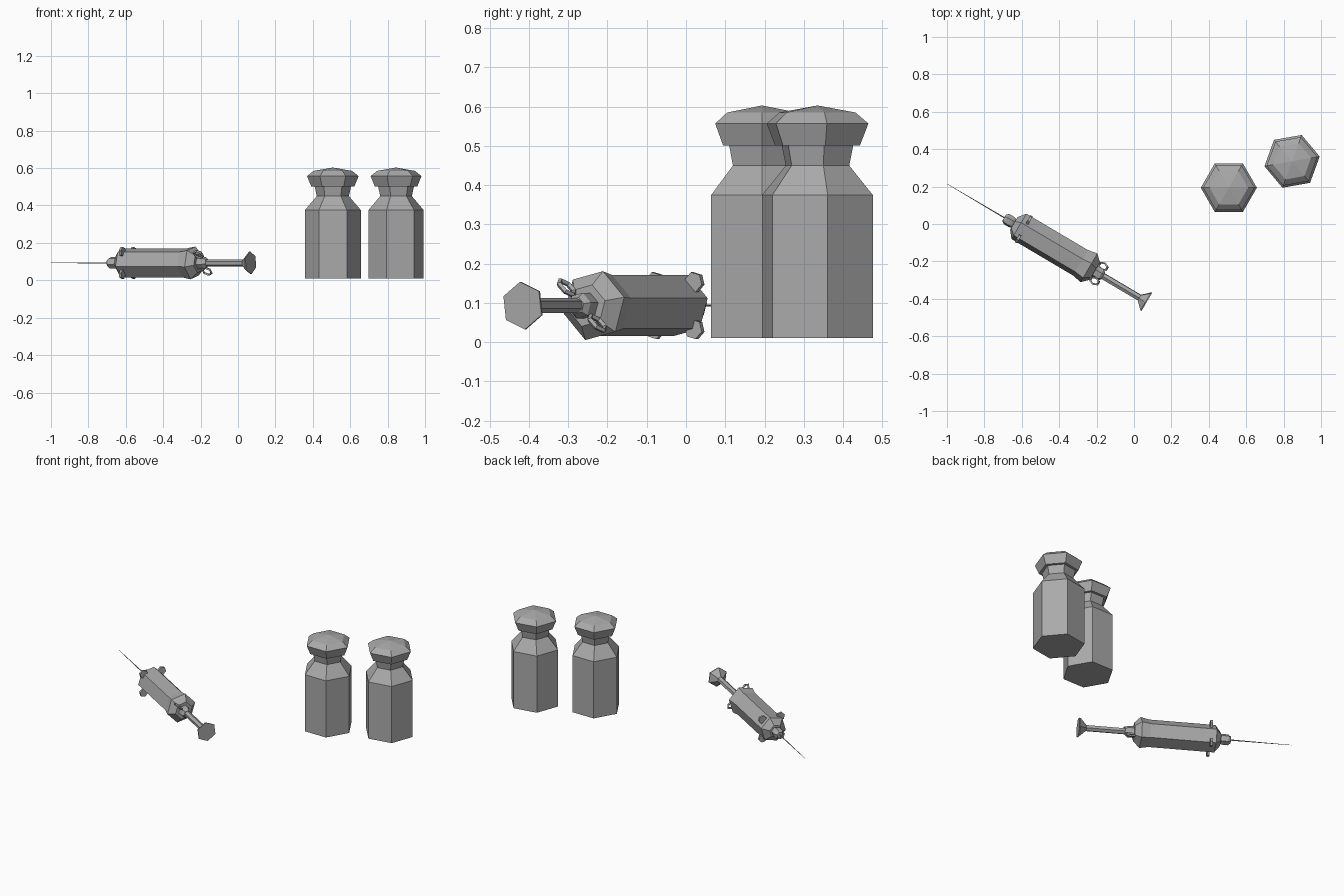
import bpy, bmesh
from math import cos, sin, pi, radians
from mathutils import Matrix, Vector

cube = bpy.data.objects.get("Cube")
if cube:
    bpy.data.objects.remove(cube)

grey = bpy.data.materials.new("plain_grey")
grey.use_nodes = True
colour = (0.4, 0.4, 0.4, 1)
grey.diffuse_color = colour
grey.node_tree.nodes["Principled BSDF"].inputs["Base Color"].default_value = colour


def finish(name, bm, frame):
    """Turn a bmesh into a flat-shaded grey object placed by frame."""
    bmesh.ops.recalc_face_normals(bm, faces=bm.faces)
    mesh = bpy.data.meshes.new(name)
    bm.to_mesh(mesh)
    bm.free()
    mesh.materials.append(grey)
    obj = bpy.data.objects.new(name, mesh)
    obj.matrix_world = frame
    bpy.context.collection.objects.link(obj)
    return obj


def lathe(name, profile, frame, turn=0, sides=6):
    """Six-sided solid from (radius, height) pairs; zero radius makes a point."""
    bm = bmesh.new()
    rings = []
    for r, h in profile:
        count = sides if r else 1
        angles = [radians(turn) + 2 * pi * i / sides for i in range(count)]
        rings.append([bm.verts.new((r * cos(a), r * sin(a), h)) for a in angles])
    for low, high in zip(rings, rings[1:]):
        for i in range(sides):
            j = (i + 1) % sides
            corners = [low[i % len(low)], low[j % len(low)],
                       high[j % len(high)], high[i % len(high)]]
            bm.faces.new(list(dict.fromkeys(corners)))
    for end in (rings[0], rings[-1]):
        if len(end) > 1:
            bm.faces.new(end)
    return finish(name, bm, frame)


def hex_ring(name, radius, tube, frame, sides=6, tube_sides=4):
    """Faceted ring lying in the local xy plane."""
    bm = bmesh.new()
    loops = []
    for i in range(sides):
        a = 2 * pi * i / sides
        loops.append([])
        for k in range(tube_sides):
            b = 2 * pi * k / tube_sides
            r = radius + tube * cos(b)
            loops[i].append(bm.verts.new((r * cos(a), r * sin(a), tube * sin(b))))
    for i in range(sides):
        here, there = loops[i], loops[(i + 1) % sides]
        for k in range(tube_sides):
            m = (k + 1) % tube_sides
            bm.faces.new((here[k], there[k], there[m], here[m]))
    return finish(name, bm, frame)


# Vials: body, shoulder and neck, with a flared pointed cap
bottle = [(0.15, 0.01), (0.15, 0.375), (0.086, 0.45), (0.097, 0.501)]
cap = [(0.115, 0.501), (0.138, 0.557), (0.103, 0.585), (0, 0.603)]
for side, x, y, turn in (("right", 0.507, 0.194, 0), ("left", 0.845, 0.335, 10)):
    frame = Matrix.Translation((x, y, 0))
    lathe(side + "_vial_bottle", bottle, frame, turn)
    lathe(side + "_vial_cap", cap, frame, turn)

# Syringe frame: local z runs from needle to plunger, local y points up
axis = Vector((0.861, -0.509, 0)).normalized()
side = Vector((-axis.y, axis.x, 0))
syringe = Matrix((side, Vector((0, 0, 1)), axis)).transposed().to_4x4()
syringe.translation = side * -0.324 + Vector((0, 0, 0.093))

# Barrel with bevelled nose and flared back
lathe("barrel", [(0.04, -0.555), (0.081, -0.523), (0.081, -0.14),
                 (0.0915, -0.088), (0.055, -0.052)], syringe, 13.5)
lathe("needle_hub", [(0.02, -0.615), (0.032, -0.6), (0.032, -0.57), (0.026, -0.55)],
      syringe, 13.5)
lathe("needle", [(0.001, -0.97), (0.0035, -0.61)], syringe)
lathe("back_collar", [(0.034, -0.055), (0.034, -0.015), (0.022, 0)], syringe, 13.5)

# Plunger rod and its flared thumb plate
lathe("plunger_rod", [(0.019, -0.03), (0.019, 0.24)], syringe, 37)
lathe("thumb_plate", [(0.019, 0.225), (0.061, 0.265), (0.061, 0.271)], syringe, 37)

# Four small ears around the front of the barrel
for u in (-1, 1):
    for v in (-1, 1):
        place = syringe @ Matrix.Translation((0.058 * u, 0.06 * v, -0.493))
        name = ("upper" if v > 0 else "lower") + ("_left" if u > 0 else "_right")
        lathe(name + "_ear", [(0.026, -0.007), (0.026, 0.007)], place, 45)

# Two finger rings on opposite sides, standing along the axis
for name, angle in (("upper", 135), ("lower", -45)):
    place = (syringe @ Matrix.Rotation(radians(angle), 4, "Z")
             @ Matrix.Translation((0.064, 0, -0.027)) @ Matrix.Rotation(pi / 2, 4, "X"))
    hex_ring(name + "_finger_ring", 0.026, 0.007, place)
